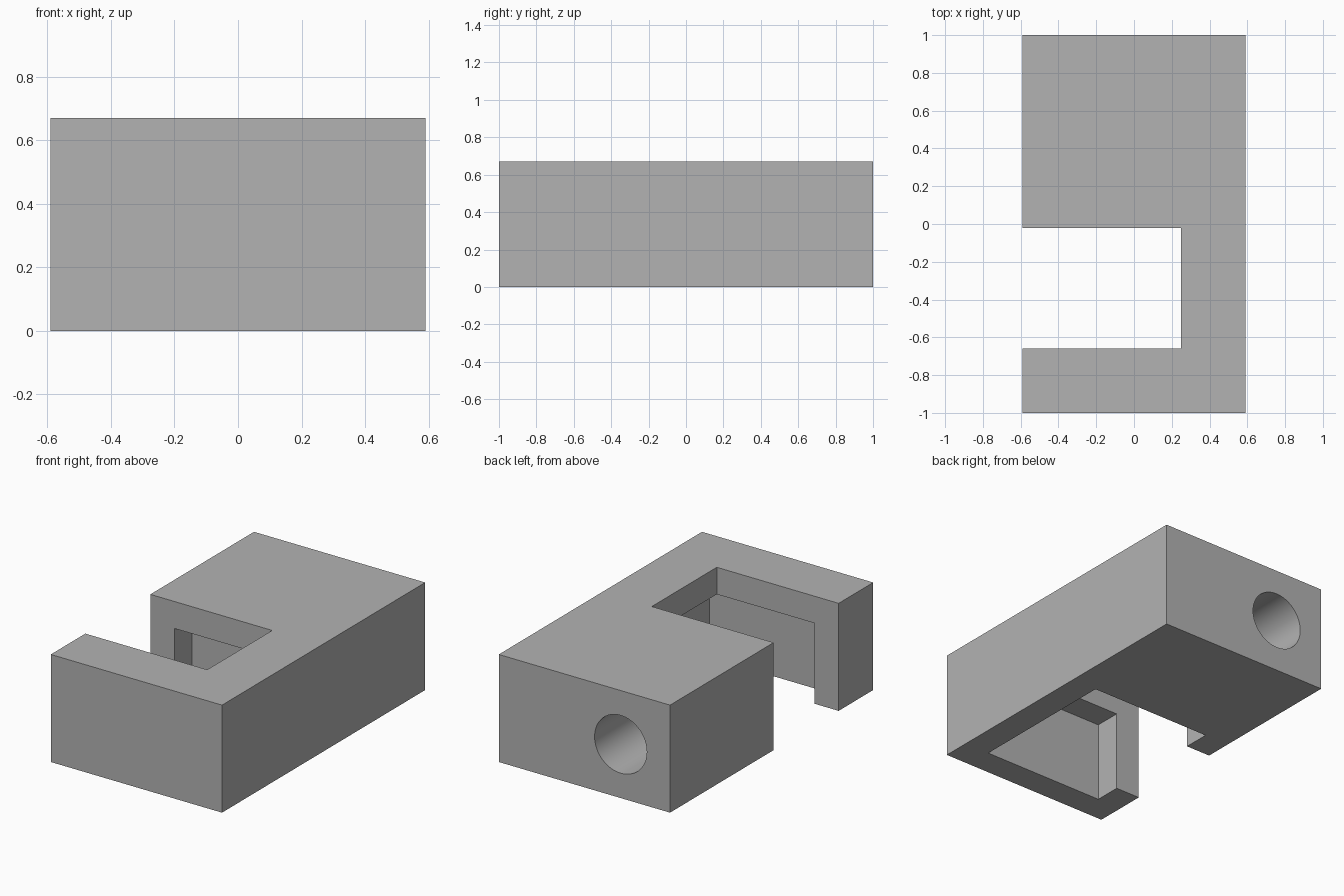
import bpy
import math

default = bpy.data.objects.get("Cube")
if default:
    bpy.data.objects.remove(default, do_unlink=True)

HALF_W, HALF_L, HEIGHT = 0.59, 1.0, 0.67
WALL = 0.168
SLOT_X, SLOT_FRONT, SLOT_BACK = 0.25, -0.66, -0.02
EXTRA = 0.3  # overshoot for clean cuts

grey = bpy.data.materials.new("plain grey")
grey.use_nodes = True
colour = (0.45, 0.45, 0.45, 1)
grey.diffuse_color = colour
grey.node_tree.nodes["Principled BSDF"].inputs["Base Color"].default_value = colour


def box(name, low, high):
    """Box spanning two opposite corners."""
    centre = [(a + b) / 2 for a, b in zip(low, high)]
    bpy.ops.mesh.primitive_cube_add(size=1, location=centre)
    ob = bpy.context.object
    ob.name = name
    ob.scale = [b - a for a, b in zip(low, high)]
    bpy.ops.object.transform_apply(location=True, rotation=True, scale=True)
    ob.data.materials.append(grey)
    return ob


def cut(target, cutter):
    """Subtract the cutter, then discard it."""
    cutter.hide_render = True
    mod = target.modifiers.new("cut", "BOOLEAN")
    mod.operation = "DIFFERENCE"
    mod.solver = "EXACT"
    mod.object = cutter
    bpy.ops.object.select_all(action="DESELECT")
    bpy.context.view_layer.objects.active = target
    target.select_set(True)
    bpy.ops.object.modifier_apply(modifier=mod.name)
    bpy.data.objects.remove(cutter, do_unlink=True)


# Main block
block = box("clamp_block", (-HALF_W, -HALF_L, 0), (HALF_W, HALF_L, HEIGHT))

# Side slot open through the full height
cut(block, box("slot_cutter",
               (-HALF_W - EXTRA, SLOT_FRONT, -EXTRA),
               (SLOT_X, SLOT_BACK, HEIGHT + EXTRA)))

# Wider pocket under the slot, open at the bottom
cut(block, box("pocket_cutter",
               (-HALF_W + WALL, SLOT_FRONT - WALL, -EXTRA),
               (SLOT_X + WALL, SLOT_BACK + WALL, HEIGHT - WALL)))

# Blind round hole in the back
hole_depth = 4 * WALL
bpy.ops.mesh.primitive_cylinder_add(
    vertices=64, radius=0.18, depth=hole_depth + EXTRA,
    location=(-0.25, HALF_L + (EXTRA - hole_depth) / 2, HEIGHT / 2),
    rotation=(math.pi / 2, 0, 0))
hole = bpy.context.object
hole.name = "hole_cutter"
hole.data.materials.append(grey)
cut(block, hole)

bpy.ops.object.shade_smooth_by_angle(angle=math.radians(30))
